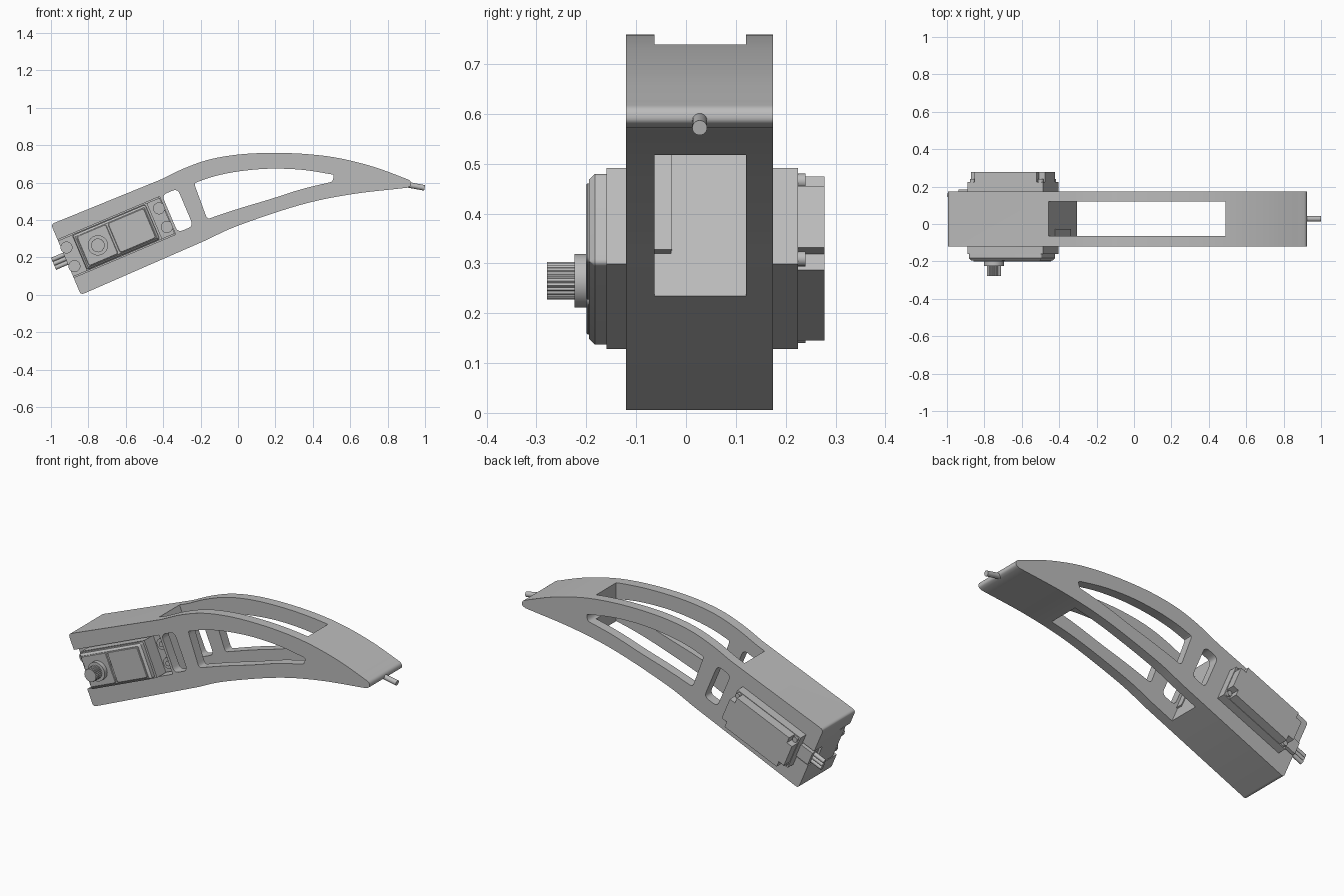
import bpy, bmesh, math
from mathutils import Vector

if "Cube" in bpy.data.objects:
    bpy.data.objects.remove(bpy.data.objects["Cube"], do_unlink=True)

grey = bpy.data.materials.new("plain grey")
grey.use_nodes = True
COLOUR = (0.5, 0.5, 0.5, 1)
grey.diffuse_color = COLOUR
grey.node_tree.nodes["Principled BSDF"].inputs["Base Color"].default_value = COLOUR

MID_Y = 0.0275
FRONT, BACK = -0.12, 0.175


def tilt(u, n):
    """Motor-end coordinates (along, across) to x, z."""
    return (-0.84 + 0.921 * u - 0.39 * n, 0.39 * u + 0.921 * n)


def rect(u0, u1, n0, n1):
    return [tilt(*p) for p in ((u0, n0), (u1, n0), (u1, n1), (u0, n1))]


def spline(pts, steps=6):
    """Smooth curve through the points."""
    p = [Vector(q) for q in pts]
    p = [2 * p[0] - p[1]] + p + [2 * p[-1] - p[-2]]
    out = []
    for a, b, c, d in zip(p, p[1:], p[2:], p[3:]):
        for i in range(steps):
            t = i / steps
            out.append(0.5 * (2 * b + (c - a) * t + (2 * a - 5 * b + 4 * c - d) * t * t
                              + (3 * b - a - 3 * c + d) * t ** 3))
    return out + [p[-2]]


def fillet(pts, r, steps=5):
    """Round the sharp corners of an outline."""
    p = [Vector(q) for q in pts]
    out = []
    for i, b in enumerate(p):
        e, f = p[i - 1] - b, p[(i + 1) % len(p)] - b
        if e.angle(f) > math.radians(145):
            out.append(b)
            continue
        s = b + e.normalized() * min(r, e.length * 0.45)
        t = b + f.normalized() * min(r, f.length * 0.45)
        for k in range(steps + 1):
            w = k / steps
            out.append(s * (1 - w) ** 2 + b * 2 * w * (1 - w) + t * w * w)
    return out


def finish(name, bm):
    bmesh.ops.recalc_face_normals(bm, faces=bm.faces)
    mesh = bpy.data.meshes.new(name)
    bm.to_mesh(mesh)
    bm.free()
    mesh.materials.append(grey)
    ob = bpy.data.objects.new(name, mesh)
    bpy.context.collection.objects.link(ob)
    return ob


def prism(name, pts, y0, y1, bevel=0.0):
    bm = bmesh.new()
    face = bm.faces.new([bm.verts.new((x, y0, z)) for x, z in pts])
    ext = bmesh.ops.extrude_face_region(bm, geom=[face])
    moved = [v for v in ext["geom"] if isinstance(v, bmesh.types.BMVert)]
    bmesh.ops.translate(bm, verts=moved, vec=(0, y1 - y0, 0))
    if bevel:
        # chamfer only the rim at y0
        rim = [e for e in bm.edges if all(abs(v.co.y - y0) < 1e-5 for v in e.verts)]
        bmesh.ops.bevel(bm, geom=rim, offset=bevel, segments=1, affect='EDGES')
    return finish(name, bm)


def cone(name, a, b, r0, r1, sides=32):
    a, b = Vector(a), Vector(b)
    bm = bmesh.new()
    bmesh.ops.create_cone(bm, cap_ends=True, segments=sides, radius1=r0, radius2=r1,
                          depth=(b - a).length)
    turn = (b - a).to_track_quat('Z', 'Y').to_matrix().to_4x4()
    turn.translation = (a + b) / 2
    bm.transform(turn)
    return finish(name, bm)


def peg(name, xz, y0, y1, r0, r1=None, sides=32):
    return cone(name, (xz[0], y0, xz[1]), (xz[0], y1, xz[1]), r0, r0 if r1 is None else r1, sides)


def cut(target, cutter):
    cutter.hide_render = True
    mod = target.modifiers.new("cut", 'BOOLEAN')
    mod.operation, mod.solver, mod.object = 'DIFFERENCE', 'EXACT', cutter
    bpy.context.view_layer.objects.active = target
    bpy.ops.object.modifier_apply(modifier=mod.name)
    bpy.data.objects.remove(cutter, do_unlink=True)


# Curved arm
top = spline([(-0.41, 0.618), (-0.28, 0.68), (-0.14, 0.727), (0.03, 0.753), (0.22, 0.759),
              (0.4, 0.75), (0.56, 0.727), (0.74, 0.68), (0.922, 0.612)])
under = spline([(0.905, 0.573), (0.6, 0.537), (0.33, 0.48), (0.0, 0.37), (-0.176, 0.29)])
arm = prism("curved_arm", fillet([tilt(0, 0), tilt(0, 0.41)] + top + [(0.927, 0.585)] + under, 0.02),
            FRONT, BACK)

# Lengthwise slot, side windows, and motor recesses
cut(arm, prism("slot_cutter", [tilt(0.585, -0.1), (0.49, 0.1), (0.49, 0.9), tilt(0.585, 0.6)],
               -0.063, 0.12))
upper = spline([(-0.235, 0.597), (-0.14, 0.63), (-0.03, 0.655), (0.1, 0.671), (0.22, 0.675),
                (0.36, 0.667), (0.515, 0.642)])
lower = spline([(0.505, 0.605), (0.34, 0.565), (0.17, 0.511), (0.0, 0.46), (-0.165, 0.405)])
cut(arm, prism("window_cutter", fillet(upper + lower, 0.025), -0.3, 0.3))
cut(arm, prism("small_window_cutter", fillet(rect(0.607, 0.697, 0.105, 0.322), 0.03), -0.3, 0.3))
cut(arm, prism("front_recess_cutter", rect(-0.1, 0.592, 0.1, 0.32), -0.3, -0.03))
cut(arm, prism("wire_recess_cutter", rect(-0.1, 0.1, 0.16, 0.26), 0.1, 0.3))

# Countersunk screw holes beside the motor and through holes at the tip
for spot in (tilt(0.293, 0.369), tilt(0.2975, 0.051)):
    cut(arm, peg("countersink_cutter", spot, FRONT - 0.01, -0.06, 0.042))
    cut(arm, peg("screw_hole_cutter", spot, -0.1, 0.3, 0.02))
    peg("arm_screw", spot, -0.062, 0.13, 0.0205)
    peg("arm_screw_head", spot, -0.09, -0.058, 0.027, 0.035)
for spot in ((0.615, 0.634), (0.743, 0.612)):
    cut(arm, peg("tip_hole_cutter", spot, -0.3, 0.3, 0.022))
    cut(arm, peg("tip_countersink_cutter", spot, 0.1, BACK + 0.01, 0.042))

# Motor mounting tabs with screws
for u0, u1, us in ((0.0, 0.085, 0.028), (0.51, 0.59, 0.565)):
    prism("motor_tab", rect(u0, u1, 0.106, 0.314), -0.08, -0.028)
    for n in (0.155, 0.263):
        spot = tilt(us, n)
        peg("tab_washer", spot, -0.094, -0.078, 0.032)
        peg("tab_screw", spot, -0.1, -0.09, 0.014)

# Motor case, front cover and back cover
prism("motor_case", rect(0.08, 0.517, 0.105, 0.315), -0.16, 0.225)
prism("front_cover", fillet(rect(0.083, 0.505, 0.11, 0.31), 0.012), -0.195, -0.158, 0.012)
prism("cover_panel", fillet(rect(0.28, 0.49, 0.124, 0.297), 0.015), -0.201, -0.192, 0.003)
prism("gear_panel", fillet(rect(0.1, 0.27, 0.124, 0.297), 0.015), -0.2, -0.192, 0.003)

u0, u1, n0, n1, k = 0.083, 0.514, 0.108, 0.312, 0.035
notched = [(u0 + k, n0), (u1 - k, n0), (u1 - k, n0 + k), (u1, n0 + k), (u1, n1 - k),
           (u1 - k, n1 - k), (u1 - k, n1), (u0 + k, n1), (u0 + k, n1 - k), (u0, n1 - k),
           (u0, n0 + k), (u0 + k, n0 + k)]
prism("back_cover", [tilt(*p) for p in notched], 0.224, 0.278)
for u in (u0 + k / 2, u1 - k / 2):
    for n in (n0 + k / 2, n1 - k / 2):
        peg("cover_screw", tilt(u, n), 0.224, 0.24, 0.015, sides=20)

# Output shaft with collar and ribbed spline
hub = tilt(0.187, 0.2085)
peg("shaft_collar", hub, -0.224, -0.19, 0.054)
ribs = [(hub[0] + r * math.cos(a), hub[1] + r * math.sin(a))
        for i in range(50) for r, a in [(0.038 - 0.003 * (i % 2), i * math.tau / 50)]]
shaft = prism("output_shaft", ribs, -0.279, -0.22)
cut(shaft, peg("shaft_hole_cutter", hub, -0.3, -0.24, 0.016))

# Wires with their grommet
prism("wire_grommet", rect(0.0, 0.085, 0.17, 0.25), 0.125, 0.185)
for n in (0.187, 0.21, 0.233):
    a, b = tilt(0.01, n), tilt(-0.07, n)
    cone("wire", (a[0], 0.155, a[1]), (b[0], 0.155, b[1]), 0.012, 0.012, 16)

# Rod at the tip
cone("tip_rod", (0.88, MID_Y, 0.594), (0.998, MID_Y, 0.572), 0.015, 0.015, 24)

for ob in bpy.context.scene.objects:
    ob.select_set(ob.type == 'MESH')
bpy.context.view_layer.objects.active = arm
bpy.ops.object.shade_smooth_by_angle(angle=math.radians(30))
